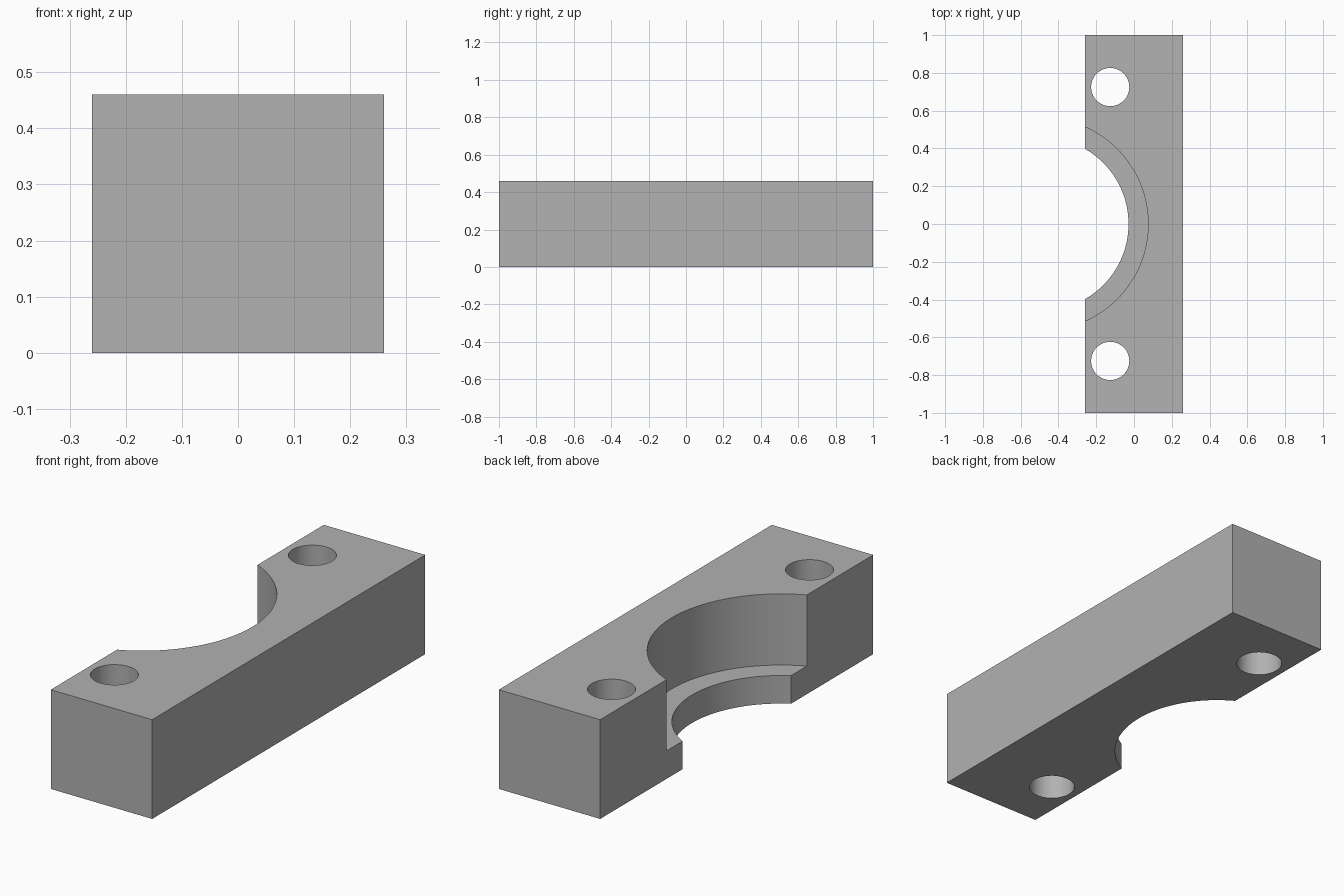
import bpy
import math

if "Cube" in bpy.data.objects:
    bpy.data.objects.remove(bpy.data.objects["Cube"], do_unlink=True)

WIDTH, LENGTH, HEIGHT = 0.52, 2.0, 0.46
BORE_X = -0.487      # axis of the stepped bore, outside the block
LEDGE_Z = 0.13

grey = bpy.data.materials.new("plain grey")
grey.use_nodes = True
colour = (0.445, 0.445, 0.445, 1)
grey.diffuse_color = colour
grey.node_tree.nodes["Principled BSDF"].inputs["Base Color"].default_value = colour

# Solid block
bpy.ops.mesh.primitive_cube_add(size=1, location=(0, 0, HEIGHT / 2))
block = bpy.context.object
block.name = "clamp_block"
block.scale = (WIDTH, LENGTH, HEIGHT)
bpy.ops.object.transform_apply(location=True, rotation=False, scale=True)
block.data.materials.append(grey)


def drill(name, x, y, radius, bottom, sides):
    """Cut a vertical cylinder from the given height up through the top."""
    top = HEIGHT + 0.1
    bpy.ops.mesh.primitive_cylinder_add(
        vertices=sides, radius=radius, depth=top - bottom,
        location=(x, y, (top + bottom) / 2))
    cutter = bpy.context.object
    cutter.name = name
    cutter.hide_render = True
    cutter.data.materials.append(grey)
    bpy.context.view_layer.objects.active = block
    cut = block.modifiers.new(name, 'BOOLEAN')
    cut.operation = 'DIFFERENCE'
    cut.solver = 'EXACT'
    cut.object = cutter
    bpy.ops.object.modifier_apply(modifier=cut.name)
    bpy.data.objects.remove(cutter, do_unlink=True)


# Stepped half bore: wide recess above a narrower through opening
drill("wide_recess", BORE_X, 0, 0.562, LEDGE_Z, 128)
drill("narrow_bore", BORE_X, 0, 0.458, -0.1, 128)

# Bolt holes
for side in (-1, 1):
    drill("bolt_hole", -0.126, side * 0.725, 0.101, -0.1, 64)

bpy.ops.object.select_all(action='DESELECT')
block.select_set(True)
bpy.context.view_layer.objects.active = block
bpy.ops.object.shade_smooth_by_angle(angle=math.radians(30))
